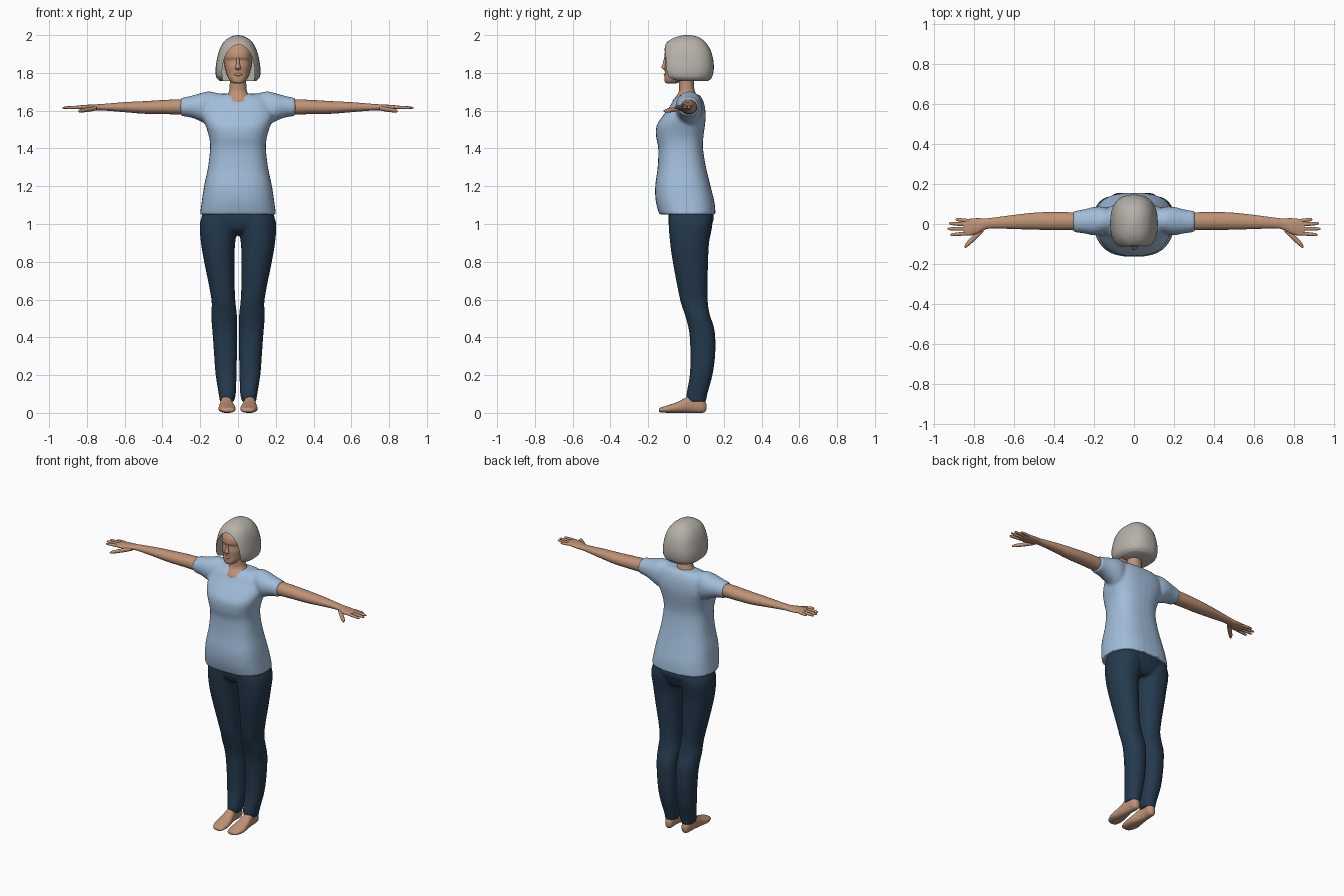
import bpy, bmesh, math


def material(name, rgb):
    m = bpy.data.materials.new(name)
    m.diffuse_color = (*rgb, 1)
    return m


SKIN = material("warm skin", (0.52, 0.29, 0.18))
SHIRT = material("light blue cloth", (0.36, 0.51, 0.70))
DENIM = material("dark navy cloth", (0.018, 0.042, 0.075))
HAIR = material("silver grey hair", (0.47, 0.44, 0.40))


def smooth_rows(rows, steps):
    """Catmull-Rom interpolation between the section rows."""
    out = []
    for i in range(len(rows) - 1):
        p0, p1 = rows[max(i - 1, 0)], rows[i]
        p2, p3 = rows[i + 1], rows[min(i + 2, len(rows) - 1)]
        for s in range(steps):
            t = s / steps
            out.append([0.5 * (2 * b + (c - a) * t + (2 * a - 5 * b + 4 * c - d) * t * t
                               + (3 * b - a - 3 * c + d) * t ** 3)
                        for a, b, c, d in zip(p0, p1, p2, p3)])
    return out + [list(rows[-1])]


def loft(bm, axis, rows, e=2.0, sides=32, steps=4, flip=1):
    """Closed skin through rounded sections: (position, a0, a1, b0, b1)."""
    rings = []
    for t, a0, a1, b0, b1 in smooth_rows(rows, steps):
        ring = []
        for k in range(sides):
            ang = 2 * math.pi * k / sides
            c, s = math.cos(ang), math.sin(ang)
            a = (a0 + a1) / 2 + (a1 - a0) / 2 * math.copysign(abs(c) ** (2 / e), c)
            b = (b0 + b1) / 2 + (b1 - b0) / 2 * math.copysign(abs(s) ** (2 / e), s)
            x, y, z = {"x": (t, a, b), "y": (a, t, b), "z": (a, b, t)}[axis]
            ring.append(bm.verts.new((x * flip, y, z)))
        rings.append(ring)
    for lo, hi in zip(rings, rings[1:]):
        for k in range(sides):
            n = (k + 1) % sides
            bm.faces.new((lo[k], lo[n], hi[n], hi[k]))
    bm.faces.new(rings[0])
    bm.faces.new(rings[-1])


def part(name, mat, pieces, voxel=0, cutter=None):
    """Piece: (axis, rows, roundness, mirrored). A voxel size fuses the pieces."""
    bm = bmesh.new()
    for axis, rows, e, mirrored in pieces:
        for flip in ((1, -1) if mirrored else (1,)):
            loft(bm, axis, rows, e, flip=flip)
    bmesh.ops.recalc_face_normals(bm, faces=bm.faces)
    me = bpy.data.meshes.new(name)
    bm.to_mesh(me)
    bm.free()
    if mat:
        me.materials.append(mat)
    ob = bpy.data.objects.new(name, me)
    bpy.context.collection.objects.link(ob)
    if voxel:
        r = ob.modifiers.new("fuse", "REMESH")
        r.mode, r.voxel_size = "VOXEL", voxel
        s = ob.modifiers.new("relax", "SMOOTH")
        s.factor, s.iterations = 0.5, 5
    if cutter:
        b = ob.modifiers.new("cut", "BOOLEAN")
        b.operation, b.object = "DIFFERENCE", cutter
    if ob.modifiers:
        bpy.context.view_layer.update()
        dg = bpy.context.evaluated_depsgraph_get()
        ob.data = bpy.data.meshes.new_from_object(ob.evaluated_get(dg))
        ob.modifiers.clear()
    ob.data.shade_smooth()
    ob.data.set_sharp_from_angle(angle=math.radians(50))
    return ob


def sym(z, w, y0, y1):
    return (z, -w, w, y0, y1)


# Shirt: torso with two short sleeves
torso = [sym(1.05, .202, -.142, .157), sym(1.12, .192, -.16, .15), sym(1.2, .18, -.163, .13),
         sym(1.3, .159, -.15, .106), sym(1.4, .148, -.147, .09), sym(1.46, .153, -.158, .092),
         sym(1.52, .171, -.156, .1), sym(1.57, .186, -.125, .104), sym(1.62, .18, -.088, .1),
         sym(1.66, .165, -.062, .088), sym(1.683, .14, -.035, .07), sym(1.69, .09, -.01, .05)]
sleeve = [(.07, -.03, .06, 1.56, 1.683), (.15, -.05, .085, 1.525, 1.702), (.2, -.056, .085, 1.545, 1.692),
          (.25, -.047, .073, 1.564, 1.678), (.305, -.04, .064, 1.572, 1.667)]
part("shirt", SHIRT, [("z", torso, 2.6, False), ("x", sleeve, 2.1, True)], voxel=.009)

# Trousers: hips and two legs
hips = [sym(.94, .05, -.03, .1), sym(.965, .14, -.07, .125), sym(1.0, .185, -.088, .138),
        sym(1.04, .192, -.092, .147), sym(1.09, .17, -.09, .12)]
leg = [(.06, .022, .096, .003, .106), (.1, .012, .102, .003, .113), (.2, .008, .118, .02, .14),
       (.3, .006, .126, .023, .154), (.4, .006, .133, .02, .155), (.46, .006, .138, .011, .146),
       (.52, .006, .142, -.006, .126), (.58, .013, .139, -.026, .116), (.65, .017, .149, -.042, .113),
       (.8, .018, .179, -.07, .117), (.9, .015, .196, -.084, .122), (1.0, -.002, .202, -.092, .14),
       (1.07, -.01, .18, -.09, .13)]
part("trousers", DENIM, [("z", hips, 2.4, False), ("z", leg, 2.2, True)], voxel=.006)

# Feet
foot = [(-.143, .035, .065, .008, .02), (-.135, .02, .085, .003, .028), (-.09, .012, .103, 0, .042),
        (-.04, .018, .1, 0, .06), (0, .028, .095, 0, .082), (.04, .033, .09, 0, .1),
        (.08, .032, .088, 0, .09), (.1, .038, .08, .004, .065), (.108, .05, .07, .02, .045)]
part("feet", SKIN, [("y", foot, 2.3, True)])

# Arms with palms
arm = [(.25, -.028, .055, 1.58, 1.658), (.31, -.031, .058, 1.58, 1.66), (.4, -.03, .06, 1.582, 1.656),
       (.5, -.028, .056, 1.584, 1.65), (.6, -.025, .045, 1.592, 1.645), (.7, -.022, .032, 1.6, 1.637),
       (.74, -.027, .028, 1.602, 1.634), (.78, -.047, .029, 1.602, 1.632),
       (.82, -.058, .026, 1.606, 1.63), (.85, -.05, .018, 1.611, 1.626)]
part("arms", SKIN, [("x", arm, 2.1, True)])


# Fingers and thumbs
def finger(x0, x1, y0, y1, z0, z1, ry, rz):
    rows = []
    for t, k in ((0, .9), (.35, 1), (.7, .92), (.92, .7), (1, .25)):
        x, y, z = x0 + (x1 - x0) * t, y0 + (y1 - y0) * t, z0 + (z1 - z0) * t
        rows.append((x, y - ry * k, y + ry * k, z - rz * k, z + rz * k))
    return ("x", rows, 2, True)


digits = [finger(.81, x1, y0, y1, 1.619, 1.615, .0095, .0085)
          for x1, y0, y1 in ((.89, .014, .023), (.924, -.004, .003), (.93, -.024, -.024), (.916, -.045, -.054))]
digits.append(finger(.75, .845, -.022, -.113, 1.612, 1.598, .018, .012))
part("fingers", SKIN, digits)

# Neck, widening into the neckline
neck = [sym(1.6, .075, -.05, .05), sym(1.645, .085, -.072, .05), sym(1.67, .073, -.058, .055),
        sym(1.695, .051, -.04, .05), sym(1.73, .044, -.037, .042), sym(1.8, .044, -.04, .045)]
part("neck", SKIN, [("z", neck, 2, False)])

# Head with nose and lips
head = [sym(1.743, .018, -.1, -.06), sym(1.752, .036, -.112, -.03), sym(1.775, .053, -.114, .01),
        sym(1.8, .062, -.112, .04), sym(1.83, .07, -.114, .07), sym(1.865, .075, -.108, .09),
        sym(1.885, .077, -.115, .09), sym(1.92, .075, -.107, .09), sym(1.96, .055, -.075, .07)]
nose = [sym(1.816, .008, -.115, -.1), sym(1.822, .015, -.125, -.1), sym(1.832, .014, -.13, -.1),
        sym(1.85, .009, -.123, -.1), sym(1.885, .007, -.114, -.1)]
lips = [(-.024, -.108, -.1, 1.79, 1.793), (-.012, -.116, -.1, 1.784, 1.799), (0, -.118, -.1, 1.783, 1.798),
        (.012, -.116, -.1, 1.784, 1.799), (.024, -.108, -.1, 1.79, 1.793)]
part("head", SKIN, [("z", head, 2.2, False), ("z", nose, 2, False), ("x", lips, 2, False)])

# Bobbed hair with an opening for the face
opening = [(y, -.084, .088, 1.655, 1.95) for y in (-.3, -.15, -.02)]
cutter = part("face_opening_cutter", None, [("y", opening, 2, False)])
hair = [sym(1.757, .095, -.085, .118), sym(1.778, .115, -.122, .138), sym(1.82, .119, -.137, .147),
        sym(1.87, .112, -.135, .144), sym(1.92, .099, -.124, .13), sym(1.96, .078, -.102, .105),
        sym(1.985, .05, -.066, .075), sym(1.997, .022, -.025, .04), sym(2.0, .004, .0, .012)]
part("hair", HAIR, [("z", hair, 2.4, False)], cutter=cutter)
bpy.data.objects.remove(cutter)
